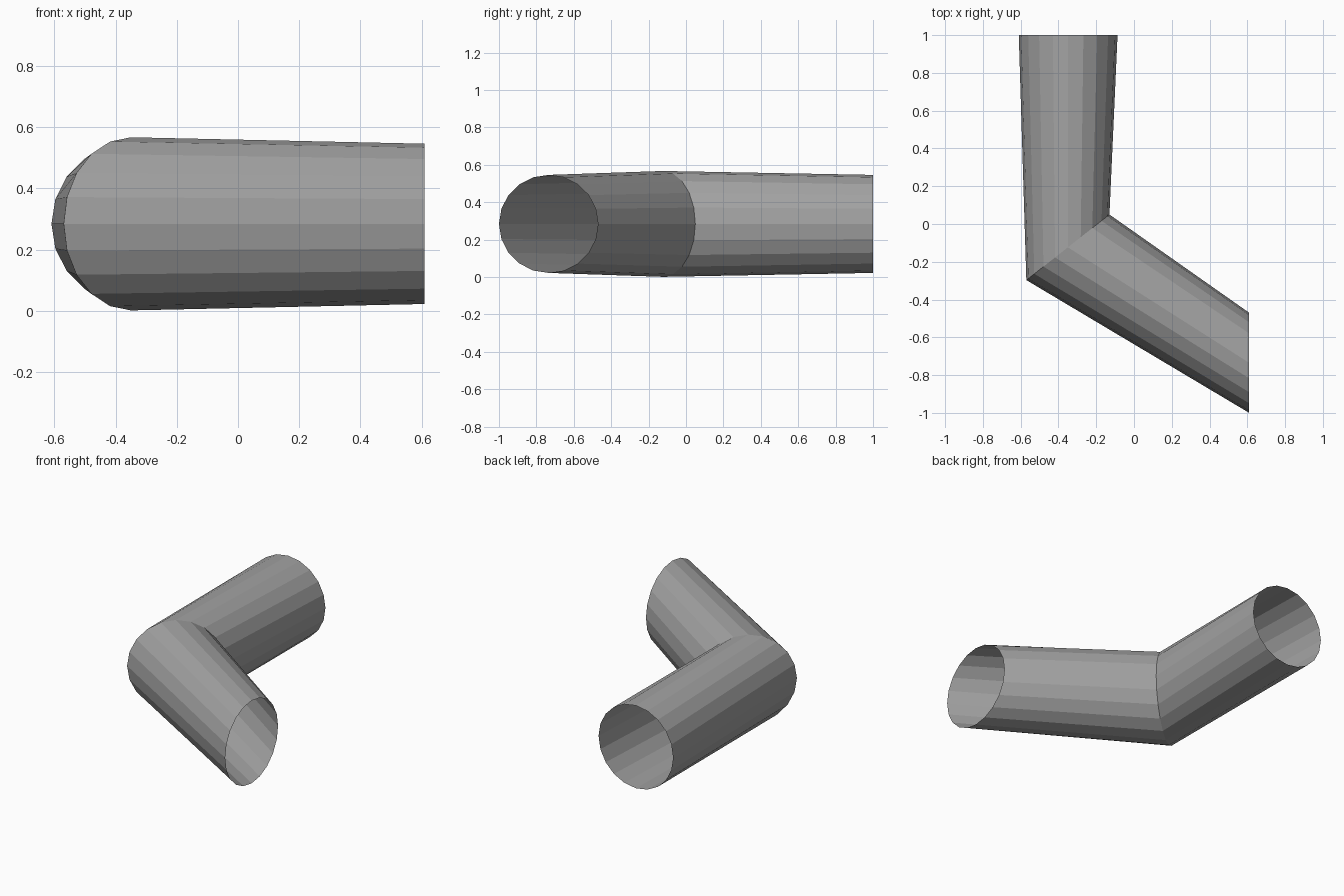
import bpy, bmesh
from math import sin, cos, tau
from mathutils import Vector

cube = bpy.data.objects.get("Cube")
if cube:
    bpy.data.objects.remove(cube)

SIDES = 20
AXIS_HEIGHT = 0.284

grey = bpy.data.materials.new("pipe grey")
grey.use_nodes = True
colour = (0.36, 0.36, 0.36, 1)
grey.diffuse_color = colour
grey.node_tree.nodes["Principled BSDF"].inputs["Base Color"].default_value = colour


def ring(bm, outer, inner, radius):
    """Upright ring spanning two plan points, outer side of the bend first."""
    outer, inner = Vector((*outer, AXIS_HEIGHT)), Vector((*inner, AXIS_HEIGHT))
    centre, half = (outer + inner) / 2, (outer - inner) / 2
    return [bm.verts.new(centre + half * cos(tau * i / SIDES)
                         + Vector((0, 0, radius * sin(tau * i / SIDES))))
            for i in range(SIDES)]


# Open-ended bent pipe: back mouth, mitred elbow, front mouth
bm = bmesh.new()
rings = [ring(bm, (-0.61, 1.0), (-0.087, 1.0), 0.262),
         ring(bm, (-0.57, -0.297), (-0.13, 0.05), 0.283),
         ring(bm, (0.61, -1.0), (0.61, -0.47), 0.262)]
for a, b in zip(rings, rings[1:]):
    for i in range(SIDES):
        j = (i + 1) % SIDES
        bm.faces.new((a[i], b[i], b[j], a[j]))

# Turn the faces outwards
top = max(bm.faces, key=lambda f: f.calc_center_median().z)
top.normal_update()
if top.normal.z < 0:
    bmesh.ops.reverse_faces(bm, faces=bm.faces[:])

mesh = bpy.data.meshes.new("bent_pipe")
bm.to_mesh(mesh)
bm.free()
mesh.materials.append(grey)
pipe = bpy.data.objects.new("bent_pipe", mesh)
bpy.context.scene.collection.objects.link(pipe)
